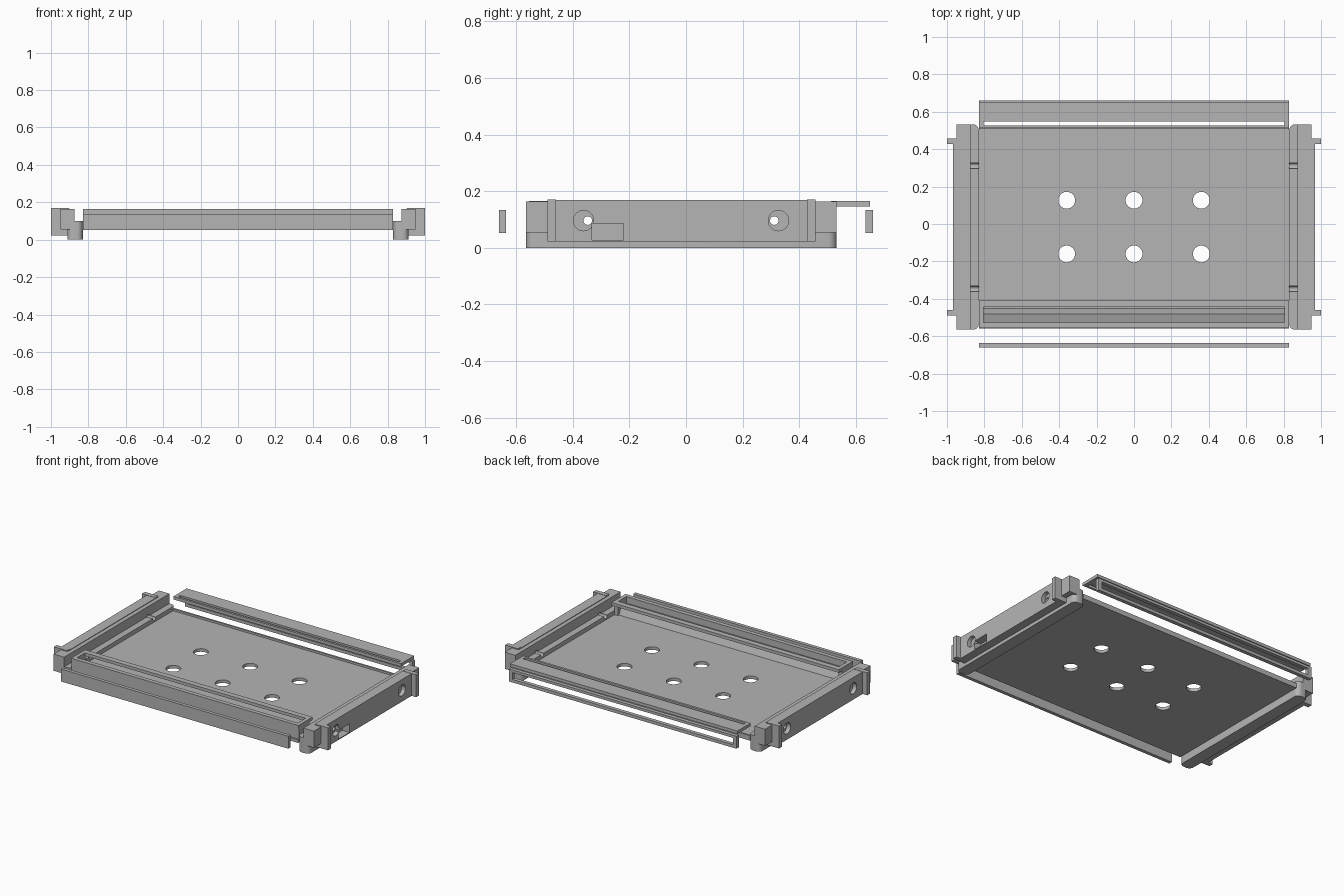
import bpy, bmesh
from mathutils import Matrix

if "Cube" in bpy.data.objects:
    bpy.data.objects.remove(bpy.data.objects["Cube"], do_unlink=True)

grey = bpy.data.materials.new("plain_grey")
grey.use_nodes = True
colour = (0.46, 0.46, 0.46, 1)
grey.diffuse_color = colour
grey.node_tree.nodes["Principled BSDF"].inputs["Base Color"].default_value = colour


def finish(name, bm):
    bmesh.ops.recalc_face_normals(bm, faces=bm.faces)
    mesh = bpy.data.meshes.new(name)
    bm.to_mesh(mesh)
    bm.free()
    mesh.materials.append(grey)
    ob = bpy.data.objects.new(name, mesh)
    bpy.context.collection.objects.link(ob)
    return ob


def box(name, x, y, z, corner=0):
    """Box from three ranges, with optional rounded vertical edges."""
    bm = bmesh.new()
    bmesh.ops.create_cube(bm, size=1)
    for v in bm.verts:
        for i, (a, b) in enumerate((x, y, z)):
            v.co[i] = (a + b) / 2 + v.co[i] * (b - a)
    if corner:
        upright = [e for e in bm.edges
                   if abs(e.verts[0].co.z - e.verts[1].co.z) > 0.001]
        bmesh.ops.bevel(bm, geom=upright, offset=corner, segments=6,
                        profile=0.5, affect='EDGES')
    return finish(name, bm)


def rod(name, centre, radius, depth, axis):
    bm = bmesh.new()
    turn = Matrix.Rotation(1.570796, 4, 'Y') if axis == 'X' else Matrix()
    bmesh.ops.create_cone(bm, cap_ends=True, segments=32, radius1=radius,
                          radius2=radius, depth=depth,
                          matrix=Matrix.Translation(centre) @ turn)
    return finish(name, bm)


def prism(name, profile, x):
    """Extrude a (y, z) profile along x."""
    bm = bmesh.new()
    face = bm.faces.new([bm.verts.new((x[0], y, z)) for y, z in profile])
    new = bmesh.ops.extrude_face_region(bm, geom=[face])["geom"]
    bmesh.ops.translate(bm, vec=(x[1] - x[0], 0, 0),
                        verts=[g for g in new if isinstance(g, bmesh.types.BMVert)])
    return finish(name, bm)


def cut(targets, cutters):
    for ob in targets:
        bpy.context.view_layer.objects.active = ob
        for c in cutters:
            mod = ob.modifiers.new("cut", 'BOOLEAN')
            mod.operation = 'DIFFERENCE'
            mod.solver = 'EXACT'
            mod.object = c
            bpy.ops.object.modifier_apply(modifier=mod.name)
    for c in cutters:
        bpy.data.objects.remove(c, do_unlink=True)


W = 0.83      # half width of the tray
S = 0.805     # half width of the slots

# Floor with six round holes, and a low rear rim
floor = box("tray_floor", (-W, W), (-0.56, 0.52), (0.052, 0.072))
cut([floor], [rod("hole_cutter", (x, y, 0.06), 0.045, 0.2, 'Z')
              for x in (-0.36, 0, 0.36) for y in (0.127, -0.16)])
box("rear_rim", (-W, W), (0.508, 0.52), (0.07, 0.085))

# Slotted front cover with its wall, end legs and sloped rail
cover = box("front_cover", (-W, W), (-0.555, -0.408), (0.145, 0.165))
cut([cover], [box("slot_cutter", (-S, S), (-0.527, -0.445), (0.1, 0.2))])
box("front_wall", (-W, W), (-0.55, -0.53), (0.06, 0.146))
prism("front_rail", [(-0.531, 0.07), (-0.531, 0.12), (-0.48, 0.135), (-0.45, 0.07)], (-S, S))
for sx, side in ((-1, "right"), (1, "left")):
    box(side + "_cover_leg", sorted((sx * S, sx * W)), (-0.55, -0.44), (0.07, 0.146))

# Detached front panel, rear window frame and rear cover
box("front_panel", (-W, W), (-0.66, -0.637), (0.052, 0.134))
frame = box("rear_frame", (-W, W), (0.635, 0.66), (0.052, 0.134))
cut([frame], [box("window_cutter", (-S, S), (0.6, 0.7), (0.072, 0.117))])
rear = box("rear_cover", (-W, W), (0.512, 0.65), (0.145, 0.165))
cut([rear], [box("slot_cutter", (-S, S), (0.527, 0.548), (0.1, 0.2))])

# Side caps: lower rail, inner ledge, end block, outer bar and two tabs each
for sx, side in ((-1, "right"), (1, "left")):
    def span(a, b):
        return sorted((sx * a, sx * b))
    base = box(side + "_lower_rail", span(W, 0.912), (-0.565, 0.532), (0, 0.1), 0.03)
    block = box(side + "_end_block", span(0.873, 0.95), (-0.565, 0.532), (0.054, 0.164))
    bar = box(side + "_outer_bar", span(0.9, 0.967), (-0.48, 0.45), (0.022, 0.168))
    for end, y in (("front", -0.49), ("rear", 0.428)):
        box(f"{side}_{end}_tab", span(0.905, 1), (y, y + 0.03), (0.022, 0.17))

    # Screw holes with counterbores, and the port opening on one side
    cutters = []
    for y, offset in ((-0.347, -0.015), (0.312, 0.015)):
        cutters.append(rod("screw_cutter", (sx * 0.9, y, 0.096), 0.015, 0.4, 'X'))
        cutters.append(rod("bore_cutter", (sx * 0.98, y + offset, 0.096), 0.036, 0.08, 'X'))
    if sx > 0:
        cutters.append(box("port_cutter", (0.915, 1.05), (-0.333, -0.22), (0.028, 0.085)))
    cut([base, block, bar], cutters)

# Keep edges crisp, round holes smooth
for ob in bpy.context.collection.objects:
    if ob.type == 'MESH' and grey.name in ob.data.materials:
        bpy.ops.object.select_all(action='DESELECT')
        ob.select_set(True)
        bpy.context.view_layer.objects.active = ob
        bpy.ops.object.shade_smooth_by_angle(angle=0.5)
